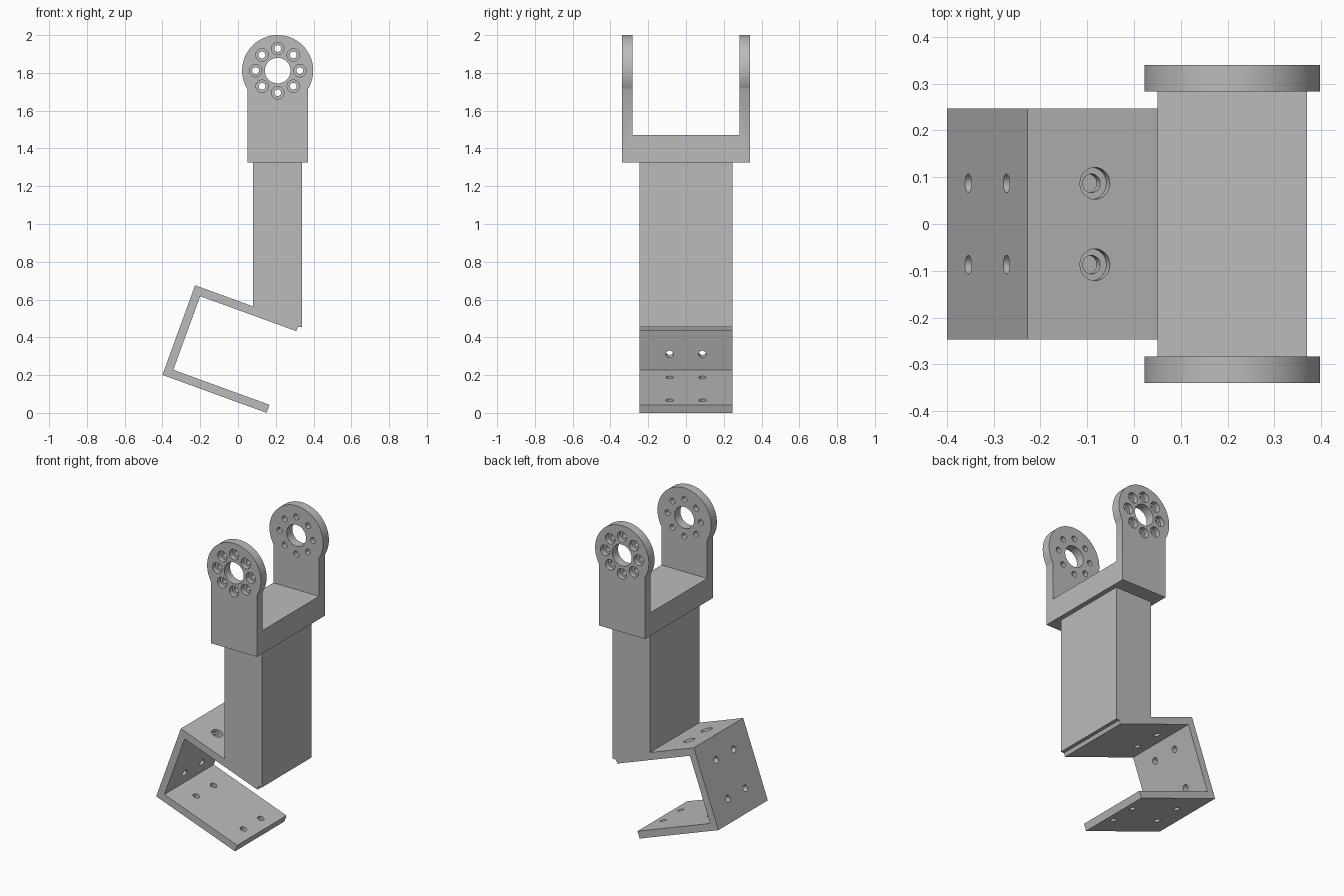
import bpy, bmesh
from math import cos, sin, pi, radians, asin, sqrt
from mathutils import Vector, Matrix

if "Cube" in bpy.data.objects:
    bpy.data.objects.remove(bpy.data.objects["Cube"])

grey = bpy.data.materials.new("satin grey")
grey.use_nodes = True
colour = (0.5, 0.5, 0.5, 1)
grey.diffuse_color = colour
grey.node_tree.nodes["Principled BSDF"].inputs["Base Color"].default_value = colour


def to_object(name, bm):
    bmesh.ops.recalc_face_normals(bm, faces=bm.faces)
    mesh = bpy.data.meshes.new(name)
    bm.to_mesh(mesh)
    bm.free()
    mesh.materials.append(grey)
    obj = bpy.data.objects.new(name, mesh)
    bpy.context.collection.objects.link(obj)
    return obj


def prism(name, profile, half):
    """Extrude an x-z profile from y = -half to y = +half."""
    bm = bmesh.new()
    face = bm.faces.new([bm.verts.new((x, -half, z)) for x, z in profile])
    out = bmesh.ops.extrude_face_region(bm, geom=[face])
    verts = [v for v in out["geom"] if isinstance(v, bmesh.types.BMVert)]
    bmesh.ops.translate(bm, verts=verts, vec=(0, 2 * half, 0))
    return to_object(name, bm)


def drills(holes):
    """One cutter of separate cylinders: (start, end, radius)."""
    bm = bmesh.new()
    for start, end, radius in holes:
        axis = end - start
        turn = axis.to_track_quat('Z', 'Y').to_matrix().to_4x4()
        bmesh.ops.create_cone(bm, cap_ends=True, segments=32, radius1=radius, radius2=radius,
                              depth=axis.length,
                              matrix=Matrix.Translation((start + end) / 2) @ turn)
    return to_object("cutter", bm)


def cut(obj, cutter):
    cutter.hide_render = True
    mod = obj.modifiers.new("cut", 'BOOLEAN')
    mod.operation, mod.solver, mod.object = 'DIFFERENCE', 'EXACT', cutter
    graph = bpy.context.evaluated_depsgraph_get()
    mesh = bpy.data.meshes.new_from_object(obj.evaluated_get(graph))
    obj.modifiers.clear()
    obj.data = mesh
    bpy.data.objects.remove(cutter)


# Tilted bracket: u runs along its flanges, v along its web
tilt = radians(20)
u, v = Vector((cos(tilt), 0, -sin(tilt))), Vector((sin(tilt), 0, cos(tilt)))
corner = Vector((-0.40, 0, 0.201))
length, height, wall, depth = 0.587, 0.505, 0.045, 0.247


def at(a, b, y=0.0):
    return corner + u * a + v * b + Vector((0, y, 0))


def xz(a, b):
    p = at(a, b)
    return p.x, p.z


bracket = prism("tilted_bracket", [xz(*p) for p in (
    (0, 0), (length, 0), (length, wall), (wall, wall), (wall, height - wall),
    (length, height - wall), (length, height), (0, height))], depth)
through, bores = [], []
for y in (-0.087, 0.087):
    for a in (0.163, 0.515):
        through.append((at(a, -0.02, y), at(a, wall + 0.02, y), 0.02))
    for b in (0.133, 0.372):
        through.append((at(-0.02, b, y), at(wall + 0.02, b, y), 0.02))
    through.append((at(0.153, height - wall - 0.02, y), at(0.153, height + 0.02, y), 0.02))
    bores.append((at(0.153, height - 0.022, y), at(0.153, height + 0.02, y), 0.034))
cut(bracket, drills(through))
cut(bracket, drills(bores))

# Column standing on the upper flange, with a small lip past its end
left, right, top, lip = 0.08, 0.34, 1.325, 0.455
end_x, end_z = xz(length, height)
slope = sin(tilt) / cos(tilt)
column = prism("column", [
    (left, top), (left, end_z + (end_x - left) * slope), (end_x, end_z),
    (end_x - (end_z - lip) * slope, lip), (right, lip), (right, top)], depth)

# Yoke: keyhole profile, slotted between the two arms
cx, cz, radius, half_width, half_y, inner_y = 0.21, 1.812, 0.188, 0.16, 0.34, 0.283
start = -pi / 2 + asin(half_width / radius)
sweep = 2 * (pi / 2 - start)
steps = 72
profile = [(cx - half_width, top), (cx + half_width, top)]
for i in range(steps + 1):
    t = start + sweep * i / steps
    profile.append((cx + radius * cos(t), cz + radius * sin(t)))
yoke = prism("yoke", profile, half_y)
cut(yoke, prism("cutter", [(-1, 1.47), (1, 1.47), (1, 3), (-1, 3)], inner_y))

# Shaft hole and ring of counterbored screw holes in both arms
through, bores = [(Vector((cx, -1, cz)), Vector((cx, 1, cz)), 0.068)], []
for i in range(8):
    t = i * pi / 4
    x, z = cx + 0.117 * cos(t), cz + 0.117 * sin(t)
    through.append((Vector((x, -1, z)), Vector((x, 1, z)), 0.018))
    for side in (-1, 1):
        bores.append((Vector((x, side * (half_y - 0.03), z)), Vector((x, side, z)), 0.033))
cut(yoke, drills(through))
cut(yoke, drills(bores))

# Smooth the round walls, keep the edges crisp
for obj in (bracket, column, yoke):
    bpy.ops.object.select_all(action='DESELECT')
    obj.select_set(True)
    bpy.context.view_layer.objects.active = obj
    bpy.ops.object.shade_smooth_by_angle(angle=radians(30))
